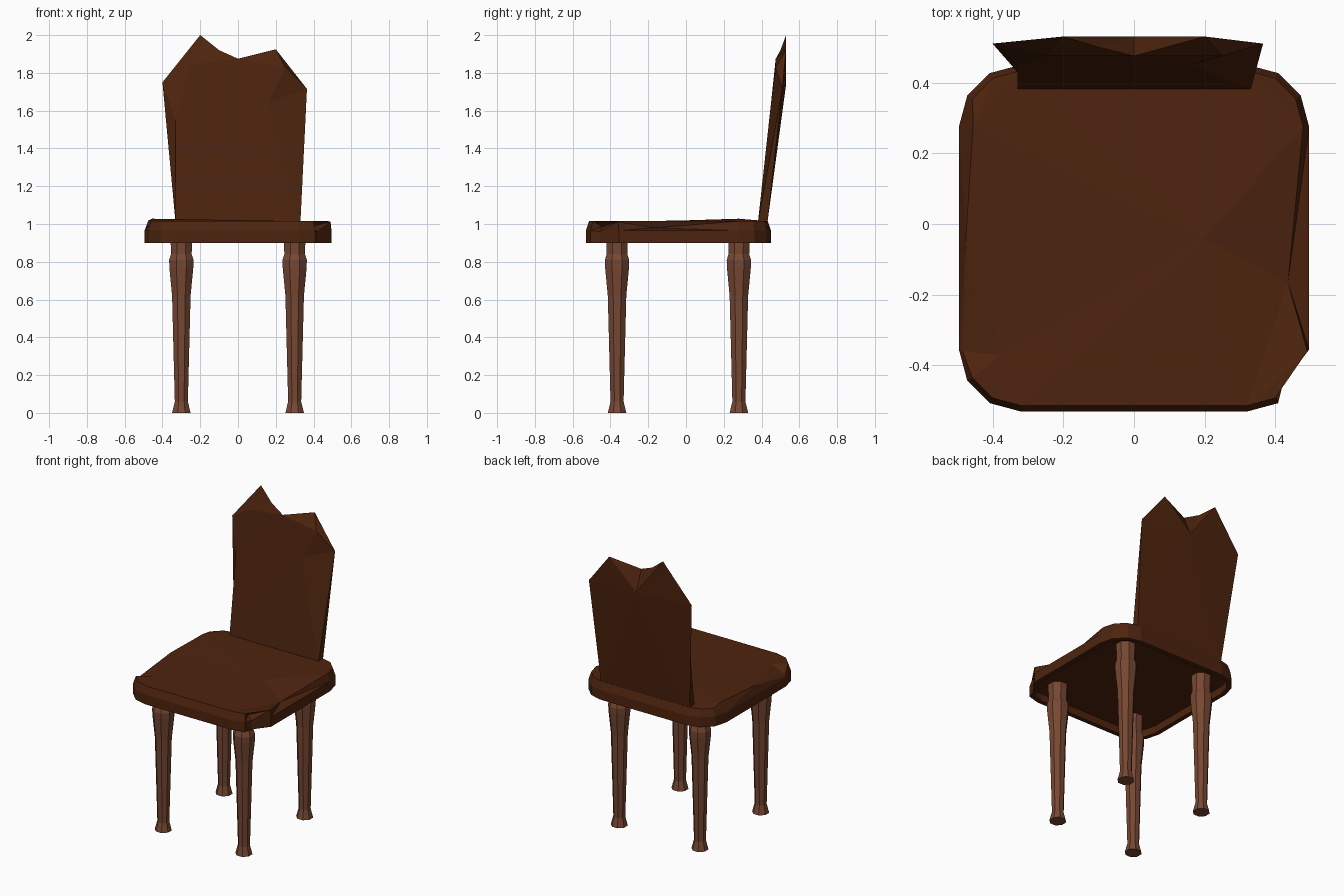
import bpy, bmesh, math

if "Cube" in bpy.data.objects:
    bpy.data.objects.remove(bpy.data.objects["Cube"])


def material(name, rgb):
    m = bpy.data.materials.new(name)
    m.diffuse_color = (*rgb, 1)
    m.use_nodes = True
    m.node_tree.nodes["Principled BSDF"].inputs["Base Color"].default_value = m.diffuse_color
    return m


DARK = material("dark brown wood", (0.076, 0.0175, 0.0045))
LEG = material("reddish brown wood", (0.185, 0.065, 0.033))


def build(name, verts, faces, mat):
    bm = bmesh.new()
    vs = [bm.verts.new(v) for v in verts]
    for f in faces:
        bm.faces.new([vs[i] for i in f])
    bmesh.ops.triangulate(bm, faces=[f for f in bm.faces if len(f.verts) > 3])
    bmesh.ops.recalc_face_normals(bm, faces=bm.faces)
    me = bpy.data.meshes.new(name)
    bm.to_mesh(me)
    bm.free()
    me.materials.append(mat)
    ob = bpy.data.objects.new(name, me)
    bpy.context.collection.objects.link(ob)
    return ob


# Seat: rounded rectangle rings, hollow below, with a worn top edge
def ring(radius, z):
    centres = [(0.32, 0.275), (-0.32, 0.275), (-0.32, -0.355), (0.32, -0.355)]
    pts = []
    for q, (cx, cy) in enumerate(centres):
        for k in range(4):
            a = math.radians(90 * q + 30 * k)
            pts.append((cx + radius * math.cos(a), cy + radius * math.sin(a), z))
    return pts


R = 16
inner_top, inner_low = ring(0.145, 0.95), ring(0.145, 0.90)
low, mid, top = ring(0.175, 0.90), ring(0.175, 0.965), ring(0.158, 1.015)
# chipped front right corner and dented left and right edges
inner_top[14], inner_low[14] = (0.40, -0.43, 0.95), (0.40, -0.43, 0.90)
low[14], mid[14] = (0.42, -0.455, 0.90), (0.42, -0.455, 0.96)
top[14], top[15] = (0.385, -0.445, 0.985), (0.49, -0.36, 1.012)
top[7] = (-0.455, 0.28, 1.028)
top[8] = (-0.485, -0.36, 0.975)
extra = [(-0.475, -0.04, 1.018), (-0.375, -0.37, 1.014),
         (0.20, -0.04, 1.017), (0.435, -0.165, 0.98)]
rings = [inner_top, inner_low, low, mid, top]
verts = [p for r in rings for p in r] + extra
T, E = 4 * R, 5 * R
faces = [list(range(R))]
for r in range(4):
    for i in range(R):
        j = (i + 1) % R
        f = [r * R + i, r * R + j, (r + 1) * R + j, (r + 1) * R + i]
        if r == 3 and i == 7:
            f.insert(3, E)
        if r == 3 and i == 15:
            f.insert(3, E + 3)
        faces.append(f)
faces += [[E, T + 8, E + 1], [T + 8, T + 9, E + 1], [T, E + 2, E + 3]]
faces.append([T + i for i in range(8)] + [E, E + 1]
             + [T + i for i in range(9, 16)] + [E + 3, E + 2])
build("seat", verts, faces, DARK)

# Backrest: leaning slab with a jagged, notched top
front = [(-.33, .38, 1.0), (.33, .38, 1.0), (-.33, .45, 1.55), (-.25, .475, 1.845),
         (0, .475, 1.875), (.25, .475, 1.83), (.16, .45, 1.64)]
back = [(-.33, .43, 1.0), (.33, .43, 1.0), (-.40, .51, 1.75), (-.20, .53, 2.0),
        (0, .53, 1.74), (.20, .53, 1.925), (.365, .51, 1.715), (-.10, .50, 1.92)]
build("backrest", front + back, [
    (0, 1, 6, 2), (2, 6, 5, 4, 3), (6, 1, 13), (6, 13, 5),
    (8, 7, 9, 11, 13), (9, 10, 11), (11, 12, 13),
    (7, 0, 2, 9), (2, 3, 9), (3, 10, 9),
    (3, 14, 10), (3, 4, 14), (4, 11, 14), (14, 11, 10),
    (4, 5, 12), (4, 12, 11), (5, 13, 12), (1, 8, 13), (0, 7, 8, 1)], DARK)


# Turned legs: eight-sided profile with flared foot and a collar
PROFILE = [(0.051, 0), (0.036, 0.06), (0.051, 0.62), (0.066, 0.77),
           (0.067, 0.81), (0.057, 0.84), (0.06, 0.95)]


def leg(name, x, y):
    n = 8
    vs = [(x + r * math.cos(math.tau * (k + .5) / n) * 1.04,
           y + r * math.sin(math.tau * (k + .5) / n) * 1.04, z)
          for r, z in PROFILE for k in range(n)]
    fs = [(i * n + k, i * n + (k + 1) % n, (i + 1) * n + (k + 1) % n, (i + 1) * n + k)
          for i in range(len(PROFILE) - 1) for k in range(n)]
    fs += [tuple(range(n)), tuple(range(len(vs) - n, len(vs)))]
    build(name, vs, fs, LEG)


for side, x in (("left", -0.30), ("right", 0.30)):
    leg("front_leg_" + side, x, -0.365)
    leg("back_leg_" + side, x, 0.28)
